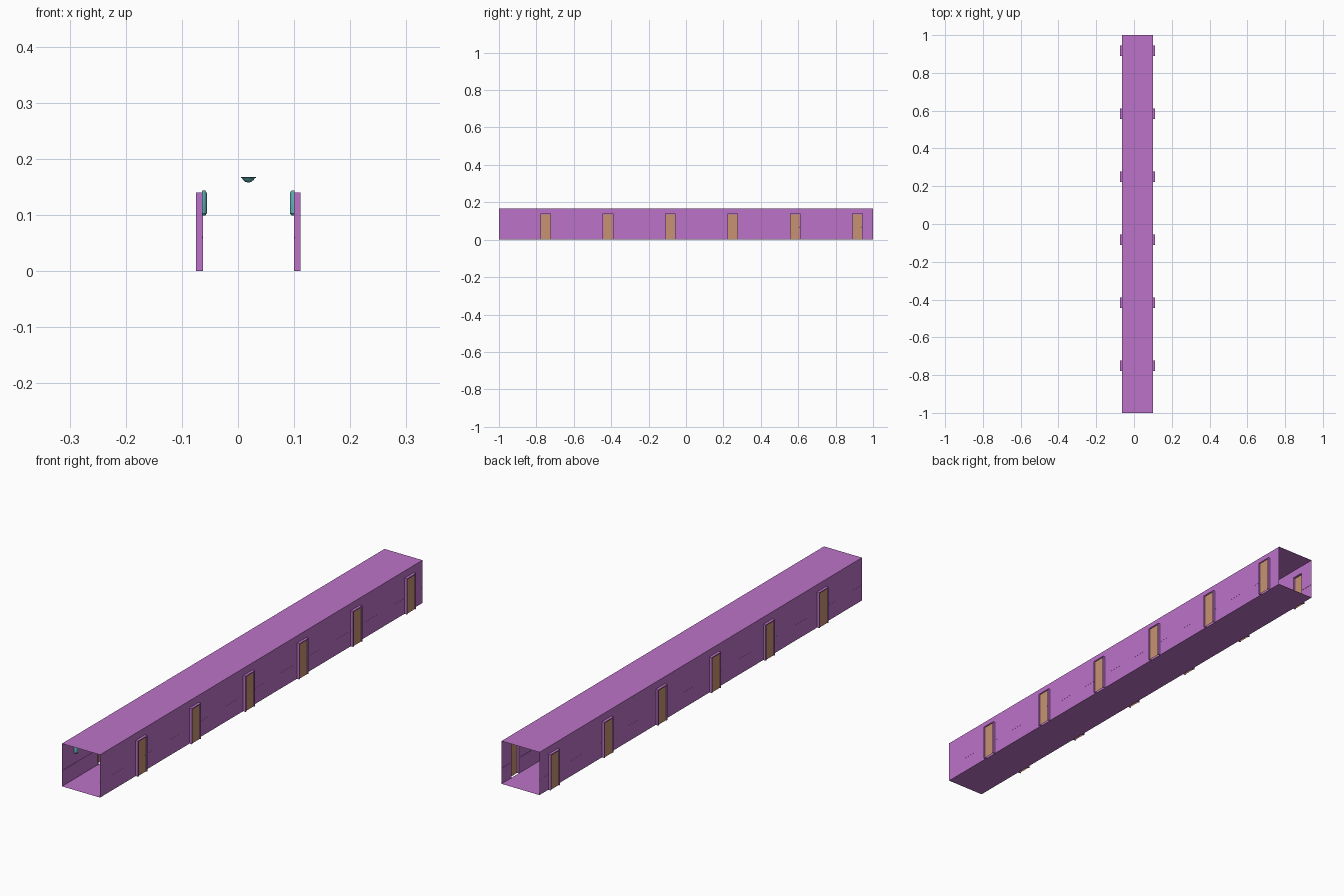
import bpy, bmesh, math

if "Cube" in bpy.data.objects:
    bpy.data.objects.remove(bpy.data.objects["Cube"])

CX, W, H = 0.0185, 0.0825, 0.168          # corridor centre, half width, height
DH, DW, DEPTH = 0.14, 0.0285, 0.0105      # door height, half width, niche depth
DOORS = [-0.75 + k / 3 for k in range(6)]
LAMPS = [-0.9167 + k / 3 for k in range(6)]


def material(name, rgb):
    m = bpy.data.materials.new(name)
    m.diffuse_color = (*rgb, 1)
    m.use_nodes = True
    m.node_tree.nodes["Principled BSDF"].inputs["Base Color"].default_value = m.diffuse_color
    return m


PURPLE = material("purple_plaster", (0.50, 0.17, 0.58))
TAN = material("tan_wood", (0.57, 0.29, 0.17))
TEAL = material("teal_glass", (0.12, 0.42, 0.46))


def finish(bm, name, mat, smooth=False):
    me = bpy.data.meshes.new(name)
    bm.to_mesh(me)
    bm.free()
    ob = bpy.data.objects.new(name, me)
    bpy.context.collection.objects.link(ob)
    me.materials.append(mat)
    if smooth:
        bpy.ops.object.select_all(action='DESELECT')
        ob.select_set(True)
        bpy.context.view_layer.objects.active = ob
        bpy.ops.object.shade_smooth_by_angle(angle=math.radians(35))
    return ob


def quad(bm, pts):
    return bm.faces.new([bm.verts.new(p) for p in pts])


def px(s, d):
    # distance d outward from the wall on side s
    return CX + s * (W + d)


def wall_quad(bm, s, d, y0, y1, z0, z1):
    pts = [(px(s, d), y0, z0), (px(s, d), y0, z1), (px(s, d), y1, z1), (px(s, d), y1, z0)]
    return quad(bm, pts if s < 0 else pts[::-1])


def box(bm, x0, x1, y0, y1, z0, z1):
    vs = bmesh.ops.create_cube(bm, size=1)["verts"]
    for v in vs:
        v.co.x = x0 if v.co.x < 0 else x1
        v.co.y = y0 if v.co.y < 0 else y1
        v.co.z = z0 if v.co.z < 0 else z1


# floor and ceiling sheets
for name, z in (("floor", 0.0), ("ceiling", H)):
    bm = bmesh.new()
    pts = [(CX - W, -1, z), (CX + W, -1, z), (CX + W, 1, z), (CX - W, 1, z)]
    quad(bm, pts if z == 0 else pts[::-1])
    finish(bm, name, PURPLE)

for s, side in ((-1, "left"), (1, "right")):
    # wall sheet with door openings, plus dado rail between the doors
    bm, rail = bmesh.new(), bmesh.new()
    wall_quad(bm, s, 0, -1, 1, DH, H)
    edges = [-1] + [y + e for y in DOORS for e in (-DW, DW)] + [1]
    for y0, y1 in zip(edges[::2], edges[1::2]):
        wall_quad(bm, s, 0, y0, y1, 0, 0.06)
        wall_quad(bm, s, 0, y0, y1, 0.06, DH)
        xs = sorted((px(s, 0.0002), px(s, -0.0012)))
        box(rail, *xs, y0, y1, 0.0585, 0.0615)
    finish(bm, side + "_wall", PURPLE)
    finish(rail, side + "_dado_rail", PURPLE)

    # door surrounds: niche jambs and lintel, and trim standing inside the wall
    bm = bmesh.new()
    door = bmesh.new()
    knob = bmesh.new()
    for y in DOORS:
        a, b = y - DW, y + DW
        xs = sorted((px(s, -0.0015), px(s, DEPTH)))
        t = 0.004
        box(bm, *xs, a, a + t, 0, DH)
        box(bm, *xs, b - t, b, 0, DH)
        box(bm, *xs, a + t, b - t, DH - t, DH)
        # door leaf with two recessed panels
        d = DEPTH - 0.0018
        ya, yb = a + t, b - t
        for z0, z1 in ((0, 0.072), (0.072, DH - t)):
            f = wall_quad(door, s, d, ya, yb, z0, z1)
            bmesh.ops.inset_region(door, faces=[f], thickness=0.007, depth=0)
            bmesh.ops.inset_region(door, faces=[f], thickness=0.0015, depth=-0.0015)
        r = bmesh.ops.create_uvsphere(knob, u_segments=8, v_segments=6, radius=0.0018)
        bmesh.ops.translate(knob, verts=r["verts"], vec=(px(s, d - 0.0025), yb - 0.0035, 0.066))
    finish(bm, side + "_door_frames", PURPLE)
    finish(door, side + "_doors", TAN)
    finish(knob, side + "_door_knobs", TAN, True)

    # half-round wall sconces with chamfered ends
    bm = bmesh.new()
    prof = [(0.0055, 0.099), (0.0085, 0.103), (0.0085, 0.139), (0.0055, 0.144)]
    n = 10
    for y in LAMPS:
        rings = [[bm.verts.new((px(s, -r * math.sin(math.pi * i / n)),
                                y + r * math.cos(math.pi * i / n), z))
                  for i in range(n + 1)] for r, z in prof]
        for r0, r1 in zip(rings, rings[1:]):
            for i in range(n):
                bm.faces.new((r0[i], r0[i + 1], r1[i + 1], r1[i]))
        bm.faces.new(rings[0])
        bm.faces.new(rings[-1])
    bmesh.ops.recalc_face_normals(bm, faces=bm.faces)
    if s:
        finish(bm, side + "_wall_sconces", TEAL, True)

# ceiling lamps: lathed bowl under a flat rim
bm = bmesh.new()
prof = [(0.0135, H), (0.0135, H - 0.0015), (0.0115, H - 0.002), (0.0095, H - 0.0055),
        (0.0055, H - 0.0088), (0.002, H - 0.0098)]
n = 16
for y in LAMPS:
    rings = [[bm.verts.new((CX + r * math.cos(2 * math.pi * i / n),
                            y + r * math.sin(2 * math.pi * i / n), z))
              for i in range(n)] for r, z in prof]
    for r0, r1 in zip(rings, rings[1:]):
        for i in range(n):
            j = (i + 1) % n
            bm.faces.new((r0[i], r1[i], r1[j], r0[j]))
    bm.faces.new(rings[-1])
bmesh.ops.recalc_face_normals(bm, faces=bm.faces)
finish(bm, "ceiling_lamps", TEAL, True)
